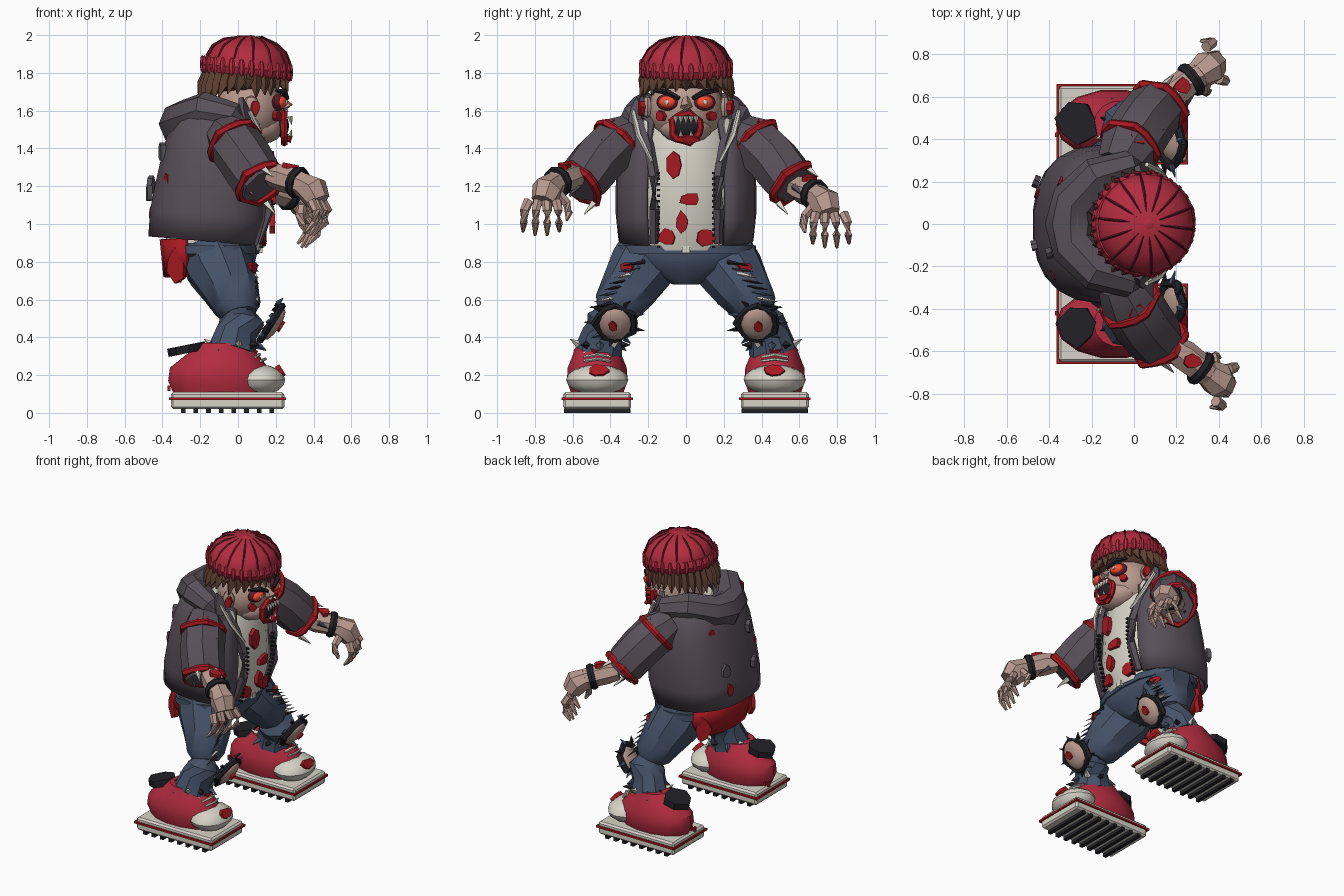
import bpy, bmesh, random
from math import sin, cos, pi, radians, copysign
from mathutils import Vector, Matrix, Euler

if "Cube" in bpy.data.objects:
    bpy.data.objects.remove(bpy.data.objects["Cube"])

random.seed(4)
COL = dict(jacket=(.10, .08, .10), beanie=(.45, .025, .05), blood=(.38, .01, .015), skin=(.48, .32, .27),
           jeans=(.06, .085, .14), dark=(.015, .015, .02), white=(.68, .65, .57), hair=(.11, .05, .03),
           maroon=(.12, .01, .02), glow=(1, .08, .03))
MATS = {}
for key, c in COL.items():
    MATS[key] = bpy.data.materials.new(key)
    MATS[key].diffuse_color = (*c, 1)


def add(name, bm, col, angle=35):
    bmesh.ops.recalc_face_normals(bm, faces=bm.faces)
    me = bpy.data.meshes.new(name)
    bm.to_mesh(me)
    bm.free()
    me.materials.append(MATS[col])
    me.shade_smooth()
    me.set_sharp_from_angle(angle=radians(angle))
    ob = bpy.data.objects.new(name, me)
    bpy.context.collection.objects.link(ob)
    return ob


def skin_rings(name, rings, col, closed=True, caps=True, angle=35):
    bm = bmesh.new()
    vs = [[bm.verts.new(p) for p in r] for r in rings]
    n = len(vs[0])
    for a, b in zip(vs, vs[1:]):
        for i in range(n if closed else n - 1):
            j = (i + 1) % n
            bm.faces.new((a[i], a[j], b[j], b[i]))
    if caps and closed:
        bm.faces.new(vs[0])
        bm.faces.new(vs[-1])
    return add(name, bm, col, angle)


# horizontal rings (z, centre x, rx, ry); arc in degrees from +x, p < 1 squares the section
def loft(name, rings, col, cy=0, n=16, arc=(0, 360), p=1.0, slope=0, thick=0, angle=35):
    full = arc[1] - arc[0] == 360
    out = []
    for z, cx, rx, ry in rings:
        r = []
        for i in range(n):
            t = radians(arc[0] + (arc[1] - arc[0]) * i / (n if full else n - 1))
            dx = rx * copysign(abs(cos(t)) ** p, cos(t))
            r.append((cx + dx, cy + ry * copysign(abs(sin(t)) ** p, sin(t)), z + slope * dx))
        out.append(r)
    ob = skin_rings(name, out, col, full, True, angle)
    if thick:
        m = ob.modifiers.new("cloth", 'SOLIDIFY')
        m.thickness = thick
        m.offset = 0
    return ob


# tapered tube through points
def tube(name, pts, radii, col, n=8, angle=35):
    pts = [Vector(p) for p in pts]
    out = []
    for i, p in enumerate(pts):
        d = pts[min(i + 1, len(pts) - 1)] - pts[max(i - 1, 0)]
        q = d.to_track_quat('Z', 'Y')
        out.append([p + q @ Vector((cos(2 * pi * k / n), sin(2 * pi * k / n), 0)) * radii[i] for k in range(n)])
    return skin_rings(name, out, col, angle=angle)


def blob(name, loc, size, col, rot=(0, 0, 0), seg=12, angle=35):
    bm = bmesh.new()
    bmesh.ops.create_uvsphere(bm, u_segments=seg, v_segments=max(5, seg * 2 // 3), radius=1,
                              matrix=Matrix.LocRotScale(Vector(loc), Euler(rot), Vector(size)))
    return add(name, bm, col, angle)


def box(name, loc, size, col, bevel=0):
    bm = bmesh.new()
    bmesh.ops.create_cube(bm, size=1, matrix=Matrix.LocRotScale(Vector(loc), None, Vector(size)))
    if bevel:
        bmesh.ops.bevel(bm, geom=bm.edges[:], offset=bevel, segments=1, affect='EDGES')
    return add(name, bm, col)


# ring around an axis, optionally ragged
def ring(name, loc, axis, r, tr, col, n=14, sq=1.0, rag=0):
    q = Vector(axis).to_track_quat('Z', 'Y')
    out = []
    for i in range(n + 1):
        t = 2 * pi * (i % n) / n
        k = 1 + rag * sin(i % n * 2.4)
        d = Vector((cos(t), sin(t), 0))
        out.append([Vector(loc) + q @ (d * r * k + d * tr * cos(a) + Vector((0, 0, tr * sq * sin(a))))
                    for a in (0, pi / 3, 2 * pi / 3, pi, 4 * pi / 3, 5 * pi / 3)])
    return skin_rings(name, out, col, caps=False)


# thin irregular torn piece
def patch(name, loc, normal, w, h, col, t=.014):
    q = Vector(normal).to_track_quat('Z', 'Y')
    prof = [(cos(2 * pi * k / 7) * w * random.uniform(.7, 1.1), sin(2 * pi * k / 7) * h * random.uniform(.7, 1.1))
            for k in range(7)]
    skin_rings(name, [[Vector(loc) + q @ Vector((a, b, z)) for a, b in prof] for z in (-t, t)], col)


def spike(name, a, b, r, col):
    tube(name, [a, b], [r, r * .1], col, 4)


# torso: shirt, pelvis, open jacket, belt, torn back hem
loft("shirt", [(.86, -.13, .25, .3), (1.05, -.1, .28, .3), (1.3, -.08, .25, .28), (1.48, -.06, .21, .24),
               (1.58, -.03, .14, .16)], "white", n=18)
loft("pelvis", [(.9, -.13, .225, .35), (.84, -.13, .23, .36), (.76, -.12, .2, .25), (.68, -.1, .11, .07)], "jeans", p=.8)
loft("belt", [(.84, -.13, .24, .37), (.885, -.13, .24, .37)], "jeans", p=.8)
box("belt_buckle", (.12, 0, .865), (.02, .04, .035), "white")
loft("jacket", [(.91, -.17, .295, .345), (1.05, -.145, .31, .36), (1.2, -.125, .30, .36), (1.4, -.11, .27, .345),
                (1.54, -.10, .23, .30), (1.62, -.09, .17, .21)], "jacket", n=20, arc=(30, 330), p=.8, slope=-.08, thick=.025)
loft("torn_back_hem", [(.92, -.15, .25, .33), (.82, -.15, .24, .34), (.72, -.16, .22, .27)], "blood",
     n=7, arc=(115, 245), p=.8, thick=.03)
tube("hood", [(.06, -.24, 1.47), (-.03, -.27, 1.57), (-.17, -.22, 1.6), (-.28, -.11, 1.55), (-.3, 0, 1.53),
              (-.28, .11, 1.55), (-.17, .22, 1.6), (-.03, .27, 1.57), (.06, .24, 1.47)],
     [.03, .075, .1, .11, .12, .11, .1, .075, .03], "jacket", 8)
tube("neck", [(-.02, 0, 1.4), (.03, 0, 1.55)], [.14, .12], "skin")
for y, z, w, h in ((-.06, 1.31, .045, .09), (.02, 1.13, .06, .04), (-.02, 1.01, .035, .06), (.1, .93, .06, .06), (-.1, .93, .05, .05)):
    patch("shirt_stain", (.185 - abs(y) * .15 - (z < 1) * .04, y, z), (1, y * 2, 0), w, h, "blood")
for x, y, z, c in ((-.40, -.14, 1.38, "jacket"), (-.47, -.1, 1.16, "jacket"), (-.45, .15, 1.05, "blood"),
                   (-.37, -.24, 1.22, "blood"), (-.34, .2, 1.43, "blood"), (-.44, .05, 1.03, "dark"), (-.46, .2, 1.2, "jacket")):
    patch("jacket_scrap", (x, y, z), (-1, y * 2, 0), .03, .055, c)

# head and face
blob("head", (.06, 0, 1.61), (.18, .2, .19), "skin", seg=14)
blob("jaw", (.13, 0, 1.51), (.11, .14, .085), "skin")
tube("nose", [(.22, 0, 1.67), (.26, 0, 1.62), (.25, 0, 1.6)], [.015, .035, .02], "skin", 5)
blob("mouth", (.235, 0, 1.52), (.035, .08, .065), "dark")
ring("bloody_lips", (.245, 0, 1.51), (1, 0, 0), .075, .02, "blood", rag=.1)
for i in range(5):
    y = (i - 2) * .027
    spike("upper_tooth", (.275, y, 1.57), (.285, y, 1.525), .014, "white")
    if i % 2:
        spike("lower_tooth", (.275, y, 1.465), (.285, y, 1.5), .012, "white")
patch("chin_blood", (.27, .02, 1.45), (1, 0, -.3), .05, .025, "blood")
for s in (1, -1):
    blob("eye_socket", (.215, s * .1, 1.645), (.03, .062, .045), "maroon", (0, 0, s * .4))
    blob("eye", (.228, s * .1, 1.645), (.03, .048, .033), "glow", (0, 0, s * .4))
    blob("pupil", (.255, s * .103, 1.645), (.01, .014, .014), "white", seg=8)
    tube("eyebrow", [(.26, s * .035, 1.665), (.245, s * .1, 1.7), (.2, s * .17, 1.705)], [.012, .018, .008], "dark", 5)
    blob("ear", (.07, s * .205, 1.62), (.045, .03, .06), "skin", seg=8)
    patch("ear_wound", (.09, s * .235, 1.62), (.3, s, 0), .025, .045, "blood")
    patch("cheek_wound", (.205, s * .135, 1.57), (1, s * .7, 0), .03, .03, "blood")

# hair: cap with tapering tufts
blob("hair_cap", (.035, 0, 1.77), (.215, .22, .09), "hair")
for i in range(30):
    t = 2 * pi * i / 30
    drop = .09 + .065 * (1 - cos(t)) / 2 + random.uniform(-.02, .03)
    c, s = cos(t), sin(t)
    k = .225 + random.uniform(0, .025)
    tube("hair_tuft", [(.035 + .19 * c, .2 * s, 1.81), (.03 + .215 * c, .225 * s, 1.81 - drop * .5),
                       (.02 + k * c, (k + .01) * s, 1.81 - drop)], [.03, .032, .004], "hair", 4)

# knitted hat: dome, rolled brim, ribs
loft("hat_dome", [(1.81, .05, .22, .235), (1.87, .055, .225, .235), (1.925, .06, .195, .2), (1.965, .065, .14, .145),
                  (1.99, .065, .07, .07), (1.995, .065, .02, .02)], "beanie", n=24, slope=-.1)
blob("hat_crown", (.065, 0, 1.985), (.035, .035, .015), "beanie", seg=8)
ring("hat_brim", (.045, 0, 1.825), (.1, 0, 1), .213, .033, "beanie", n=28, sq=1.3)
for i in range(28):
    t = 2 * pi * (i + .5) / 28
    c, s = cos(t), sin(t)
    blob("brim_rib", (.045 + .236 * c, .24 * s, 1.825 - .023 * c), (.013, .017, .048), "beanie", (0, 0, t), seg=6)
    if i % 2:
        tube("hat_seam", [(.055 + .226 * c, .236 * s, 1.87 - .022 * c), (.06 + .196 * c, .201 * s, 1.927 - .02 * c),
                          (.065 + .141 * c, .146 * s, 1.967 - .014 * c), (.065 + .06 * c, .06 * s, 1.995)],
             [.004, .006, .006, .002], "maroon", 4)

for s in (1, -1):
    def M(x, y, z):
        return Vector((x, s * y, z))

    # jacket opening: lapel, zip teeth, drawstring
    tube("jacket_edge", [M(.10, .17, .9), M(.165, .17, 1.08), M(.16, .17, 1.25), M(.12, .2, 1.42), M(.07, .24, 1.55)],
         [.025, .03, .03, .03, .025], "jacket", 5)
    for i in range(14):
        box("zip_tooth", M(.125 + .05 * min(1, i / 8), .145, .88 + i * .03), (.022, .016, .012), "dark")
    tube("drawstring", [M(.06, .28, 1.6), M(.12, .25, 1.47), M(.18, .18, 1.33)], [.012, .014, .008], "white", 5)
    patch("collar_flap", M(.04, .26, 1.58), (1, s * .5, .3), .04, .09, "jacket")
    patch("collar_lining", M(.1, .215, 1.5), (1, s * .5, .3), .022, .07, "white")

    # sleeve with bloody shoulder seam and cuff
    arm = M(.17, .25, -.25)
    tube("sleeve", [M(-.07, .27, 1.48), M(-.02, .36, 1.43), M(.04, .46, 1.34), M(.10, .54, 1.24), M(.13, .57, 1.2)],
         [.11, .145, .145, .14, .12], "jacket", 8)
    ring("shoulder_tear", M(-.02, .37, 1.43), arm, .135, .022, "blood", rag=.06)
    ring("cuff", M(.12, .56, 1.215), arm, .125, .024, "blood", rag=.08)
    patch("shoulder_wound", M(.02, .42, 1.52), (.4, s * .5, 1), .05, .05, "blood")
    for i in range(4):
        spike("sleeve_rip", M(.13, .44 + i * .02, 1.44 - i * .03), M(.17, .47 + i * .02, 1.38 - i * .03), .012, "dark")
        a = i * 1.6
        spike("cuff_tatter", M(.14 + .1 * cos(a), .57 + .08 * sin(a), 1.2 + .09 * sin(a)),
              M(.19 + .1 * cos(a), .62 + .08 * sin(a), 1.15 + .1 * sin(a)), .02, "white" if i % 2 else "jacket")

    # forearm, wristband and clawed hand (one arm is carried lower)
    o = Vector((-.02, 0, -.035)) if s > 0 else Vector((.025, 0, .03))
    tube("forearm", [M(.15, .58, 1.23) + o, M(.21, .62, 1.215) + o, M(.3, .69, 1.185) + o, M(.34, .71, 1.17) + o],
         [.06, .075, .07, .062], "skin", 7)
    ring("wristband", M(.29, .68, 1.19) + o, (.8, s * .6, -.25), .072, .016, "dark", n=10, sq=1.6)
    patch("arm_wound", M(.25, .65, 1.275) + o, (.2, 0, 1), .04, .045, "blood")
    tube("palm", [M(.32, .70, 1.18) + o, M(.37, .735, 1.15) + o, M(.4, .755, 1.09) + o], [.065, .085, .065], "skin", 7)
    for i in range(4):
        y = .685 + i * .05
        b = M(.42 - i * .02, y, 1.09) + o
        tube("finger", [b, b + M(.03, .01 * (i - 1), -.05), b + M(.02, .012 * (i - 1), -.11),
                        b + M(-.025, .014 * (i - 1), -.16 - .02 * (i in (1, 2)))],
             [.027, .025, .021, .008], "skin", 6)
    b = M(.36, .68, 1.13) + o
    tube("thumb", [b, b + M(-.01, -.05, -.05), b + M(0, -.06, -.1), b + M(.02, -.05, -.14)], [.03, .026, .021, .008], "skin", 6)

    # trouser leg with torn knee
    tube("thigh", [M(-.14, .18, .87), M(-.10, .23, .77), M(-.04, .3, .66), M(.0, .37, .56), M(.01, .39, .52)],
         [.17, .18, .155, .125, .09], "jeans", 9)
    tube("shin", [M(.0, .39, .54), M(.02, .41, .48), M(-.01, .44, .42), M(-.03, .46, .33)], [.07, .12, .11, .13], "jeans", 9)
    blob("knee", M(.19, .375, .47), (.035, .085, .1), "skin", (0, .58, 0), seg=10)
    ring("knee_tear", M(.175, .375, .475), (.84, 0, -.54), .098, .022, "dark", n=12, rag=.1)
    patch("knee_wound", M(.222, .385, .46), (.84, 0, -.54), .028, .03, "blood")
    for i in range(9):
        t = i * 2 * pi / 9
        spike("knee_tatter", M(.16 + .05 * sin(t), .375 + .1 * cos(t), .48 + .1 * sin(t)),
              M(.17 + .07 * sin(t), .375 + .165 * cos(t), .48 + .13 * sin(t)), .016, "dark" if i % 2 else "jeans")
        q = M(-.02 + .12 * cos(t), .455 + .11 * sin(t), .36)
        spike("hem_tatter", q, q + M(.05 * cos(t), .05 * sin(t), .03 * (i % 3 - 1)), .022, ("jeans", "dark", "white")[i % 3])
    for i in range(8):
        y = .27 + .026 * i
        z = .8 - .032 * i
        spike("jeans_rip", M(.07 + .005 * i, y - .05, z), M(.11, y + .06, z - .02), .013, ("dark", "jeans", "white", "dark")[i % 4])
    patch("thigh_wound", M(.075, .31, .77), (1, s * .5, 0), .045, .03, "blood")
    patch("hip_scrap", M(-.32, .27, .78), (-.6, s, 0), .06, .09, "blood")

    # sneaker: treaded sole, red upper, white toe
    box("sole", M(-.055, .47, .065), (.6, .36, .09), "white", .012)
    box("sole_stripe", M(-.055, .47, .075), (.62, .38, .014), "blood")
    for i in range(8):
        box("tread", M(-.29 + i * .067, .47, .012), (.025, .35, .024), "dark")
    loft("shoe_upper", [(.1, -.09, .25, .14), (.17, -.095, .275, .165), (.24, -.1, .26, .16), (.3, -.085, .2, .135),
                        (.37, -.07, .12, .11)], "beanie", cy=s * .47, n=14)
    blob("toe_cap", M(.12, .47, .175), (.13, .165, .08), "white")
    patch("toe_blood", M(.225, .47, .22), (1, 0, .6), .06, .035, "blood")
    patch("heel_scrap", M(-.26, .48, .34), (-.2, 0, 1), .1, .11, "dark", .022)
    patch("shoe_tongue", M(.04, .47, .345), (.5, 0, 1), .06, .07, "blood")
    for i in range(4):
        x = .03 + i * .03
        tube("lace", [M(x, .4, .335 - i * .02), M(x + .025, .47, .36 - i * .025), M(x, .54, .335 - i * .02)],
             [.008, .008, .008], "white", 5)
    for i in range(2):
        box("heel_drip", M(-.365 + .028 * i, .42, .13), (.014, .02, .03), "blood")

for m in bpy.data.materials:
    if m.users and not m.is_grease_pencil:
        m.use_nodes = True
        m.node_tree.nodes["Principled BSDF"].inputs["Base Color"].default_value = m.diffuse_color
